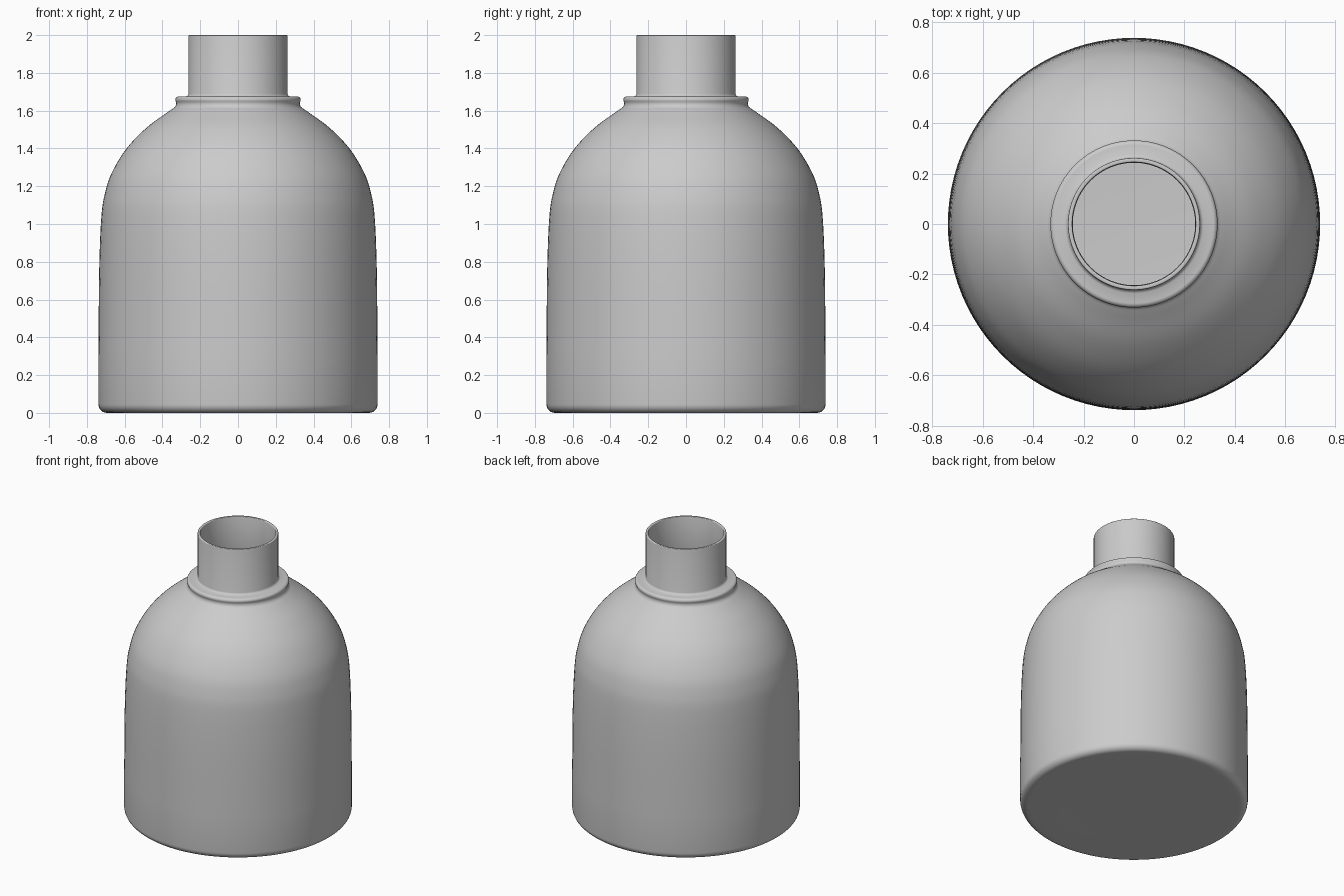
import bpy, bmesh, math
from mathutils import Vector

if "Cube" in bpy.data.objects:
    bpy.data.objects.remove(bpy.data.objects["Cube"])


def spline(pts, n=5):
    """Smooth curve through the given (radius, height) points."""
    p = [Vector(q) for q in pts]
    p = [2 * p[0] - p[1]] + p + [2 * p[-1] - p[-2]]
    out = []
    for i in range(1, len(p) - 2):
        a, b, c, d = p[i - 1:i + 3]
        for k in range(n):
            t = k / n
            out.append(0.5 * (2 * b + (c - a) * t + (2 * a - 5 * b + 4 * c - d) * t * t
                              + (3 * b - a - 3 * c + d) * t ** 3))
    return [tuple(v) for v in out] + [tuple(pts[-1])]


def arc(cx, cz, r, a0, a1, n=6):
    """Rounded corner; angles in degrees."""
    angles = [math.radians(a0 + (a1 - a0) * i / n) for i in range(n + 1)]
    return [(cx + r * math.cos(a), cz + r * math.sin(a)) for a in angles]


def lathe(name, profile, steps=96):
    bm = bmesh.new()
    verts = [bm.verts.new((r, 0, z)) for r, z in profile]
    edges = [bm.edges.new(e) for e in zip(verts, verts[1:])]
    bmesh.ops.spin(bm, geom=verts + edges, cent=(0, 0, 0), axis=(0, 0, 1),
                   angle=2 * math.pi, steps=steps)
    bmesh.ops.remove_doubles(bm, verts=bm.verts, dist=0.0003)
    bmesh.ops.recalc_face_normals(bm, faces=bm.faces)
    mesh = bpy.data.meshes.new(name)
    bm.to_mesh(mesh)
    bm.free()
    obj = bpy.data.objects.new(name, mesh)
    bpy.context.collection.objects.link(obj)
    bpy.context.view_layer.objects.active = obj
    obj.select_set(True)
    bpy.ops.object.shade_smooth_by_angle(angle=math.radians(40))
    return obj


# Side and domed shoulder, from base upwards
body = [(0.739, 0.30), (0.735, 0.75), (0.724, 1.03), (0.706, 1.156), (0.669, 1.27),
        (0.59, 1.40), (0.484, 1.51), (0.378, 1.588), (0.335, 1.618)]
shoulder = spline(body)
wall = 0.02

# Outside: base, body, collar, neck
outer = [(0, 0.006), (0.45, 0.004), (0.66, 0)]
outer += arc(0.694, 0.045, 0.045, -90, 0) + shoulder
outer += [(0.329, 1.628), (0.327, 1.638)]
outer += arc(0.314, 1.657, 0.018, -35, 90)
outer += [(0.275, 1.675), (0.266, 1.68), (0.262, 1.69)]
outer += arc(0.257, 1.995, 0.005, 0, 90, 3)

# Inside: mouth, neck bore, hollow body, floor
inner = arc(0.25, 1.995, 0.005, 90, 180, 3) + [(0.243, 1.65), (0.255, 1.62), (0.30, 1.60)]
inner += [(r - wall, z - wall * 0.7) for r, z in reversed(shoulder[:-2])]
inner += arc(0.679, 0.06, 0.04, 0, -90) + [(0, 0.02)]

lathe("bottle", outer + inner)
